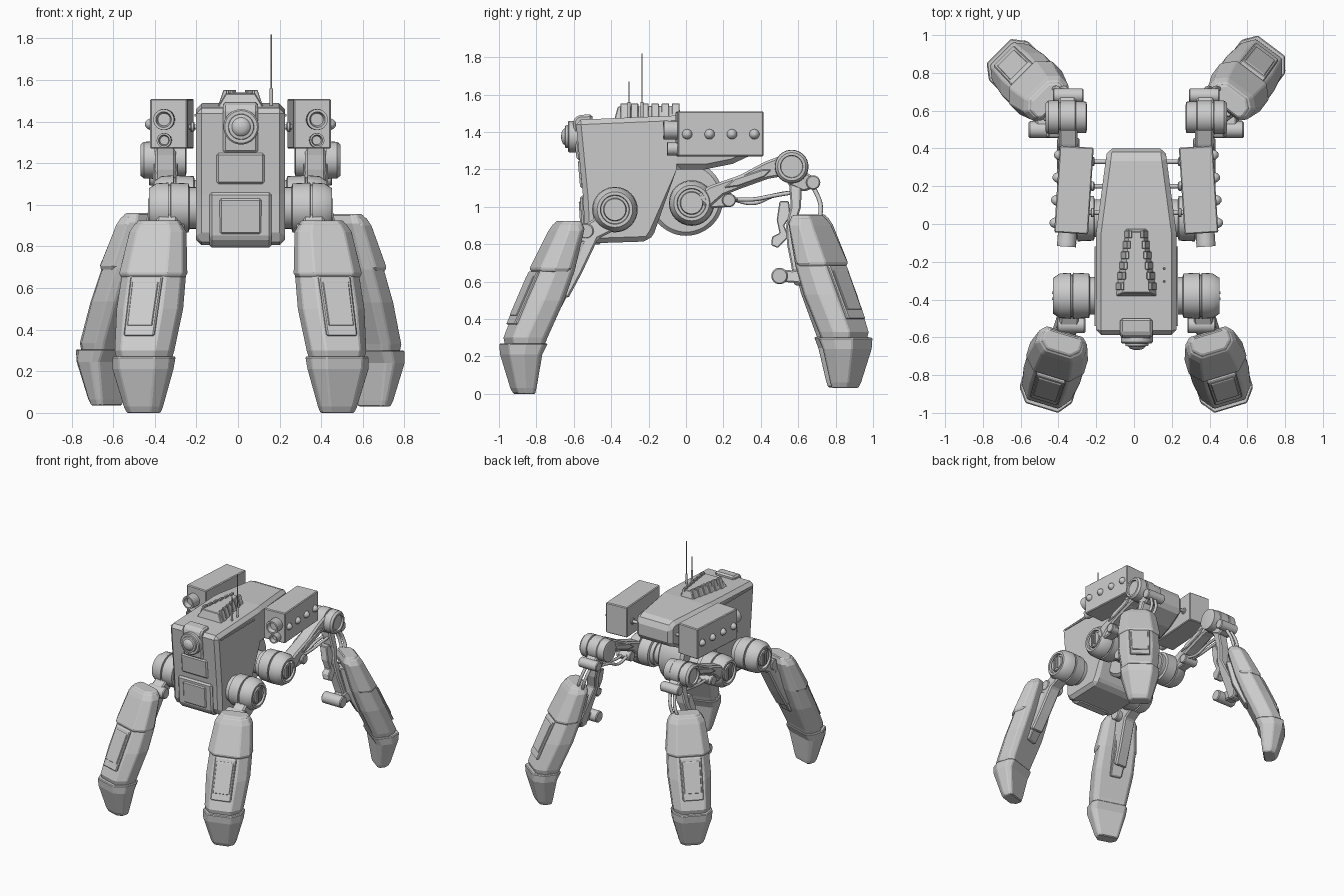
import bpy, bmesh, math
from mathutils import Vector, Matrix

if "Cube" in bpy.data.objects:
    bpy.data.objects.remove(bpy.data.objects["Cube"])

C = 0.012  # the hull sits slightly off the bounding-box centre


def finish(name, bm, smooth=False, bevel=0.0, seg=1):
    bmesh.ops.recalc_face_normals(bm, faces=bm.faces[:])
    me = bpy.data.meshes.new(name)
    bm.to_mesh(me)
    bm.free()
    ob = bpy.data.objects.new(name, me)
    bpy.context.collection.objects.link(ob)
    if smooth:
        me.shade_smooth()
        me.set_sharp_from_angle(angle=math.radians(35))
    if bevel:
        m = ob.modifiers.new("bevel", 'BEVEL')
        m.width, m.segments, m.limit_method = bevel, seg, 'ANGLE'
        m.angle_limit = math.radians(35)
    return ob


def lathe(name, origin, axis, prof, n=32):
    """Revolve (distance, radius) pairs around an axis."""
    bm = bmesh.new()
    q = Vector(axis).to_track_quat('Z', 'Y')
    rings = [[bm.verts.new(Vector(origin) + q @ Vector((r * math.cos(2 * math.pi * i / n),
              r * math.sin(2 * math.pi * i / n), d))) for i in range(n)] for d, r in prof]
    for a, b in zip(rings, rings[1:]):
        for i in range(n):
            bm.faces.new((a[i], a[(i + 1) % n], b[(i + 1) % n], b[i]))
    bm.faces.new(rings[0])
    bm.faces.new(rings[-1])
    return finish(name, bm, smooth=True)


def rod(name, a, b, r, n=24, ch=0.15):
    v = Vector(b) - Vector(a)
    L, e = v.length, min(r * ch, v.length / 3)
    return lathe(name, a, v, [(0, r - e), (e, r), (L - e, r), (L, r - e)], n)


def prism(name, prof, x0, x1, bevel=0.0, shear=0.0, zref=0.0):
    """Extrude a (y, z) outline between x0 and x1; shear leans it sideways going down."""
    bm = bmesh.new()
    a, b = [[bm.verts.new((x + shear * (zref - z), y, z)) for y, z in prof] for x in (x0, x1)]
    bm.faces.new(a)
    bm.faces.new(b)
    for i in range(len(a)):
        j = (i + 1) % len(a)
        bm.faces.new((a[i], a[j], b[j], b[i]))
    return finish(name, bm, bevel=bevel)


def hull(name, pts, bevel=0.0):
    bm = bmesh.new()
    for p in pts:
        bm.verts.new(p)
    bmesh.ops.convex_hull(bm, input=bm.verts[:])
    bmesh.ops.dissolve_limit(bm, angle_limit=0.02, verts=bm.verts[:], edges=bm.edges[:])
    return finish(name, bm, bevel=bevel)


def box(name, x, y, z, bevel=0.0):
    return hull(name, [(a, b, c) for a in x for b in y for c in z], bevel)


def cable(name, pts, r):
    cu = bpy.data.curves.new(name, 'CURVE')
    cu.dimensions, cu.bevel_depth, cu.bevel_resolution, cu.use_fill_caps = '3D', r, 2, True
    sp = cu.splines.new('BEZIER')
    sp.bezier_points.add(len(pts) - 1)
    for bp, p in zip(sp.bezier_points, pts):
        bp.co, bp.handle_left_type, bp.handle_right_type = p, 'AUTO', 'AUTO'
    ob = bpy.data.objects.new(name, cu)
    bpy.context.collection.objects.link(ob)


def loft(name, place, secs, square=False, bevel=0.006):
    """Loft leg sections (z, inner, outer, half width) in a leg's own frame."""
    bm, rings = bmesh.new(), []
    for z, si, so, w in secs:
        d = 0.35 * (so - si)
        half = [(w, so), (w, si)] if square else [(w * .62, so), (w, so - d), (w, si + d * .5), (w * .8, si)]
        pts = half + [(-t, s) for t, s in reversed(half)]
        rings.append([bm.verts.new(place(s, t, z)) for t, s in pts])
    n = len(rings[0])
    for a, b in zip(rings, rings[1:]):
        for i in range(n):
            bm.faces.new((a[i], a[(i + 1) % n], b[(i + 1) % n], b[i]))
    bm.faces.new(rings[0])
    bm.faces.new(rings[-1])
    finish(name, bm, bevel=bevel)


# main hull: side outline, tapered toward the rear
prof = [(-.59, 1.465), (-.55, 1.05), (-.54, .84), (-.5, .805), (-.2, .815), (-.17, .86), (-.05, 1.2),
        (.1, 1.2), (.25, 1.23), (.4, 1.3), (.4, 1.44), (.36, 1.475), (0, 1.49)]
body = prism("hull", prof, C - .213, C + .213, bevel=.03)
bm = bmesh.new()
bm.from_mesh(body.data)
bmesh.ops.bisect_plane(bm, geom=bm.verts[:] + bm.edges[:] + bm.faces[:], plane_co=(0, -.05, 0), plane_no=(0, 1, 0))
for v in bm.verts:
    if v.co.y > -.05:
        v.co.x = C + (v.co.x - C) * (1 - .28 * (v.co.y + .05) / .45)
bm.to_mesh(body.data)
bm.free()

# rear drum under the hull and its cross axle
rod("rear_drum", (C - .11, 0, 1.045), (C + .11, 0, 1.045), .2, 48, .1)
rod("rear_axle", (C - .3, .03, 1.02), (C + .3, .03, 1.02), .085)

# front face plates and sensor eye
prism("chin_plate", [(-.567, 1.06), (-.555, .84), (-.51, .795), (-.45, .8), (-.45, 1.06)], C - .15, C + .15, .012)
prism("chin_inset", [(-.574, 1.03), (-.563, .86), (-.5, .86), (-.5, 1.03)], C - .10, C + .10, .008)
prism("mouth_plate", [(-.579, 1.25), (-.566, 1.1), (-.5, 1.1), (-.5, 1.25)], C - .115, C + .115, .01)
prism("eye_mount", [(-.605, 1.46), (-.585, 1.25), (-.5, 1.25), (-.5, 1.495), (-.58, 1.49)], C - .085, C + .085, .012)
lathe("sensor_eye", (C + .003, -.57, 1.375), (0, -1, 0), [(0, .085), (.055, .085), (.062, .078), (.062, .062), (.075, .06),
      (.078, .045), (.088, .038), (.095, .022), (.098, .004)])

# roof hatch with stepped ridges, and antennas
hull("roof_hatch", [(C + s * x, y, z) for s in (-1, 1) for x, y, z in
     ((.115, -.385, 1.46), (.06, -.02, 1.47), (.07, -.365, 1.535), (.035, -.04, 1.54))], .004)
for s in (-1, 1):
    for i in range(6):
        y, x = -.35 + i * .055, .088 - i * .0085
        hull("hatch_ridge", [(C + s * (x + dx), y + dy, z) for dy in (0, .04)
             for dx, z in ((-.024, 1.47), (.022, 1.47), (-.024, 1.553), (-.006, 1.553))], .003)
    box("side_trim", (C + s * .205, C + s * .22), (-.54, -.12), (1.425, 1.437))
for y, top in ((-.235, 1.82), (-.305, 1.67)):
    rod("antenna", (.16, y, 1.46), (.16, y, top), .0035, 8)
    rod("antenna_base", (.16, y, 1.46), (.16, y, 1.56), .008, 12)


def hip(name, s, y, z, x0):
    """Stepped hip drum with a slotted end cap."""
    lathe(name, (C + s * x0, y, z), (s, 0, 0), [(0, .1), (.03, .1), (.035, .118), (.12, .122), (.122, .112), (.13, .112),
          (.132, .122), (.19, .118), (.225, .095), (.225, .078), (.205, .075), (.205, .062), (.222, .058)])
    for k in (-1, 1):
        box(name + "_slot", (C + s * (x0 + .2), C + s * (x0 + .23)), (y + k * .016 - .006, y + k * .016 + .006), (z - .045, z + .045))


def leg(label, ox, oy, sx, sy, deg, lift):
    """Armoured lower leg: shin, upper shell, raised plate and foot."""
    a = math.radians(deg)
    d = Vector((sx * math.sin(a), sy * math.cos(a), 0))
    lat = Vector((-d.y, d.x, 0))

    def place(s, t, z):
        return Vector((ox, oy, lift + z)) + d * s + lat * t
    loft(label + "_shin", place, [(.925, .0, .10, .1), (.88, -.01, .13, .125), (.66, .05, .232, .15),
                                  (.5, .11, .305, .155), (.3, .2, .39, .138), (.2, .235, .37, .115)])
    loft(label + "_upper_shell", place, [(.91, .005, .115, .112), (.87, .0, .14, .135), (.67, .06, .24, .16), (.65, .08, .23, .15)])
    loft(label + "_raised_plate", place, [(.655, .2, .25, .08), (.37, .32, .378, .076)], True)
    loft(label + "_plate_inset", place, [(.63, .2, .267, .065), (.42, .3, .362, .062)], True, .003)
    loft(label + "_foot", place, [(.27, .2, .412, .146), (.21, .23, .408, .142), (.03, .25, .36, .092), (0, .255, .345, .08)])
    loft(label + "_inner_strut", place, [(.82, -.03, .05, .05), (.62, .02, .15, .055), (.45, .11, .2, .045)], True)


for s in (-1, 1):
    side = "right" if s > 0 else "left"
    X = lambda x: C + s * x
    # front leg: hip, bent thigh link, pins, armour
    rod("front_axle_" + side, (C, -.38, .985), (X(.27), -.38, .985), .085)
    hip("front_hip_" + side, s, -.38, .985, .215)
    prism("front_thigh_" + side, [(-.33, .9), (-.44, 1.02), (-.5, .93), (-.57, .89), (-.62, .75), (-.7, .55),
          (-.63, .51), (-.56, .64), (-.47, .83)], X(.3), X(.4), .01, shear=s * .15, zref=.95)
    rod("front_pin_" + side, (X(.27), -.535, .87), (X(.42), -.535, .87), .042)
    leg("front_leg_" + side, X(.38), -.58, s, -1, 17, 0)

    # rear leg: hip, upper arm, knee, shin links, cables, armour
    hip("rear_hip_" + side, s, .03, 1.02, .19)
    prism("rear_upper_arm_" + side, [(.05, 1.05), (.12, 1.11), (.29, 1.17), (.42, 1.24), (.55, 1.29), (.56, 1.17),
          (.44, 1.15), (.3, 1.1), (.2, 1.06), (.12, .99)], X(.31), X(.41), .012)
    prism("arm_rib_" + side, [(.2, 1.1), (.26, 1.15), (.41, 1.2), (.46, 1.2), (.42, 1.16), (.28, 1.11)], X(.3), X(.42), .006)
    prism("arm_bracket_" + side, [(.1, .99), (.12, 1.08), (.24, 1.075), (.28, 1.04), (.24, 1.0)], X(.32), X(.4), .008)
    rod("arm_pin_" + side, (X(.3), .23, 1.035), (X(.42), .23, 1.035), .037)
    lathe("rear_knee_" + side, (X(.26), .565, 1.215), (s, 0, 0), [(0, .06), (.005, .082), (.06, .085), (.065, .09), (.14, .09),
          (.142, .082), (.15, .082), (.152, .09), (.205, .088), (.22, .075), (.22, .06), (.205, .058)])
    prism("knee_link_" + side, [(.56, 1.22), (.62, 1.2), (.71, 1.14), (.68, 1.1), (.63, 1.08), (.54, 1.12)], X(.32), X(.41), .01)
    rod("knee_pin_" + side, (X(.28), .68, 1.13), (X(.44), .68, 1.13), .038)
    prism("rear_shin_link_" + side, [(.55, 1.15), (.62, 1.15), (.615, 1.0), (.585, .9), (.62, .8), (.68, .66), (.64, .58),
          (.58, .58), (.56, .7), (.54, .8), (.535, .9), (.56, 1.0)], X(.33), X(.41), .008, s * .25, 1.1)
    prism("rear_hook_" + side, [(.5, 1.03), (.55, 1.03), (.56, .95), (.525, .9), (.55, .84), (.49, .78), (.455, .795),
          (.46, .84), (.5, .86), (.485, .93)], X(.34), X(.4), .005, s * .25, 1.1)
    prism("shin_pin_arm_" + side, [(.49, .665), (.57, .66), (.7, .68), (.7, .58), (.57, .595), (.49, .6)], X(.34), X(.42), .008, s * .25, 1.1)
    rod("shin_pin_" + side, (X(.4), .5, .63), (X(.57), .5, .63), .044)
    for k in (0, .04):
        cable("arm_cable_" + side, [(X(.33 + k), .25, 1.04), (X(.33 + k), .36, 1.02 + k * .5), (X(.34 + k), .47, 1.06),
                                    (X(.35 + k), .59, 1.08)], .011)
        cable("shin_cable_" + side, [(X(.35 + k), .68, 1.11), (X(.38 + k), .72, 1.0), (X(.41 + k), .7, .92), (X(.44 + k), .63, .86)], .012)
    if s > 0:
        leg("rear_leg_right", .48, .615, 1, 1, 37, .03)
    else:
        leg("rear_leg_left", -.425, .625, -1, 1, 45, .035)

    # weapon pod, toed out slightly
    fwd, lat = Vector((s * .065, -.998, 0)), Vector((s * .998, .065, 0))
    P = lambda u, v, z: Vector((X(.33), .18, z)) + lat * u + fwd * v
    hull("pod_" + side, [P(u, v, z) for u in (-.09, .09) for v in (-.23, .23) for z in (1.27, 1.51)], .006)
    for z, r, e in ((1.41, .05, .07), (1.31, .035, .05)):
        lathe("pod_barrel_" + side, P(.02, .21, z), fwd, [(0, r), (e - .005, r), (e, r * 1.02), (e + .022, r),
              (e + .022, r * .75), (e - .01, r * .6)], 24)
    for i in range(4):
        lathe("pod_stud_" + side, P(.085, .18 - i * .12, 1.388), lat, [(0, .027), (.01, .027), (.02, .022), (.03, .012), (.033, .003)], 16)
    for y in (.33, .2, .06):
        rod("pod_strut_" + side, (X(.12), y, 1.375), (X(.27), y, 1.375), .012, 12)
        rod("strut_collar_" + side, (X(.222), y, 1.375), (X(.24), y, 1.375), .024, 16)
